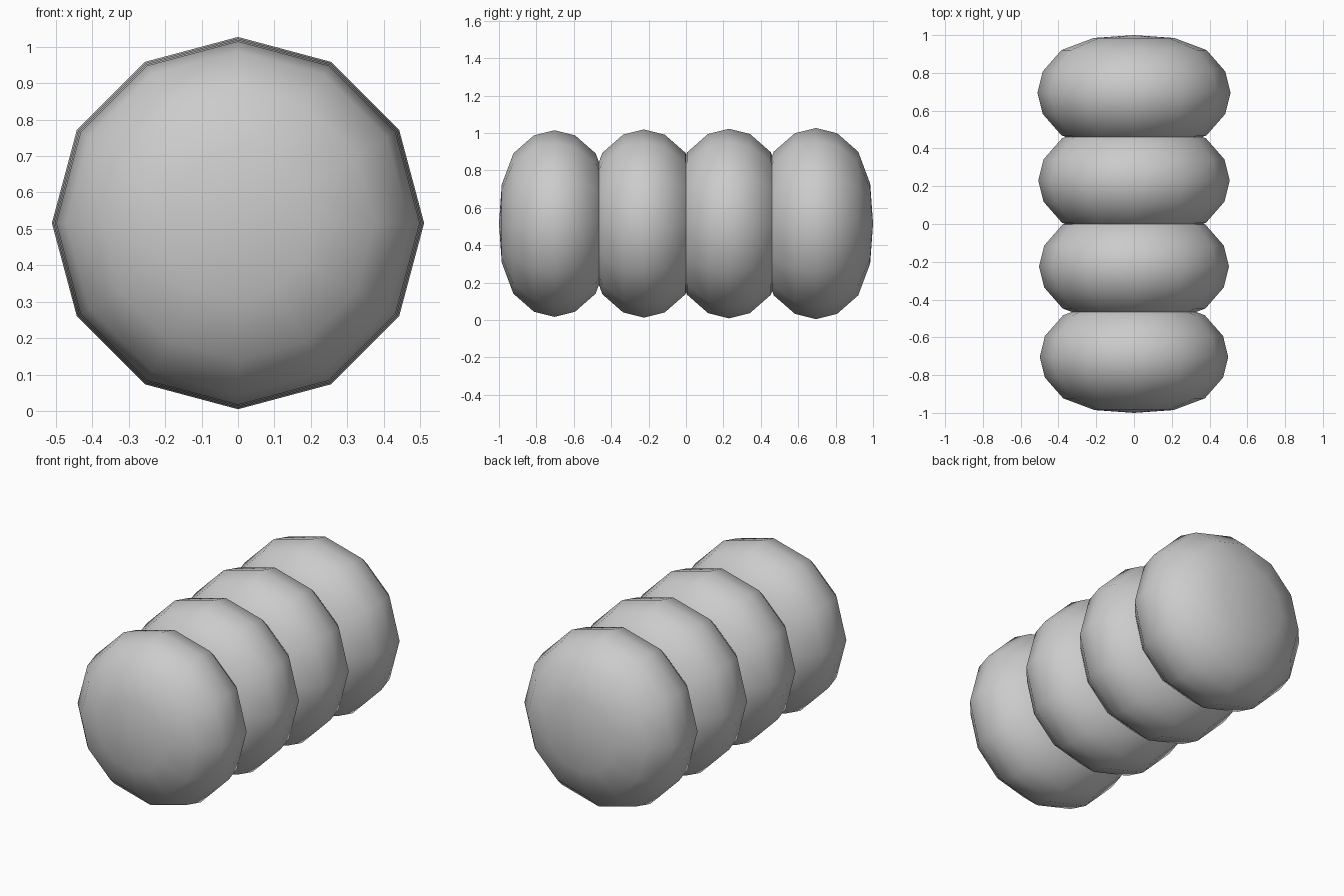
import bpy, bmesh, math
from mathutils import Matrix, Vector

if "Cube" in bpy.data.objects:
    bpy.data.objects.remove(bpy.data.objects["Cube"])

# Half profile of a pillow-like segment: (distance along y, radius), unit size
HALF = [(0.37, 0.945), (0.74, 0.752), (0.95, 0.418), (1.0, 0.0)]
PROFILE = [(-y, r) for y, r in reversed(HALF)] + [(0.0, 1.0)] + HALF


def segment(name, y, radius, half_length):
    """Lathe the profile around the y axis with 12 sides."""
    bm = bmesh.new()
    verts = [bm.verts.new((r * radius, t * half_length, 0)) for t, r in PROFILE]
    edges = [bm.edges.new(pair) for pair in zip(verts, verts[1:])]
    bmesh.ops.spin(bm, geom=verts + edges, cent=(0, 0, 0), axis=(0, 1, 0),
                   angle=math.tau, steps=12, use_merge=False)
    bmesh.ops.remove_doubles(bm, verts=bm.verts[:], dist=1e-4)
    bmesh.ops.recalc_face_normals(bm, faces=bm.faces[:])
    for f in bm.faces:
        f.smooth = True
    mesh = bpy.data.meshes.new(name)
    bm.to_mesh(mesh)
    bm.free()
    obj = bpy.data.objects.new(name, mesh)
    obj.location = (0, y, 0.516)
    bpy.context.collection.objects.link(obj)


# Four overlapping segments, growing slightly toward the back
for i, (y, radius, half) in enumerate([(-0.703, 0.499, 0.297), (-0.225, 0.503, 0.3),
                                       (0.23, 0.507, 0.302), (0.695, 0.511, 0.305)]):
    segment(f"body_segment_{i + 1}", y, radius, half)
